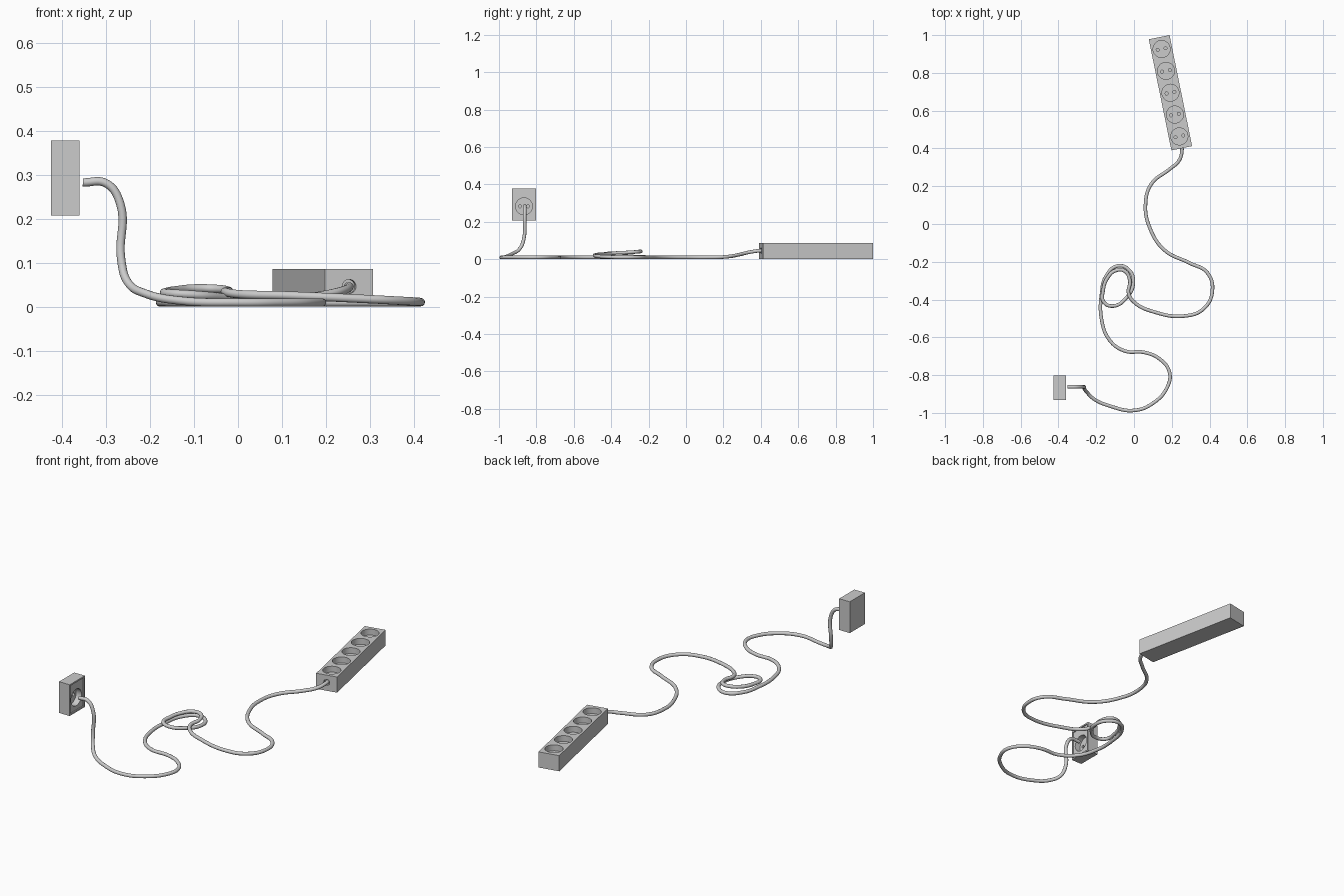
import bpy, math
from mathutils import Vector

if "Cube" in bpy.data.objects:
    bpy.data.objects.remove(bpy.data.objects["Cube"])


def box(name, size, loc=(0, 0, 0)):
    bpy.ops.mesh.primitive_cube_add(size=1, location=loc)
    o = bpy.context.object
    o.name = name
    o.scale = size
    bpy.ops.object.transform_apply(location=False, rotation=False, scale=True)
    return o


def cut(target, cutter):
    cutter.hide_render = True
    m = target.modifiers.new("cut", 'BOOLEAN')
    m.operation, m.solver, m.object = 'DIFFERENCE', 'EXACT', cutter
    bpy.context.view_layer.objects.active = target
    bpy.ops.object.modifier_apply(modifier=m.name)
    bpy.data.objects.remove(cutter)


def bore(target, loc, radius, depth, sides, rot=(0, 0, 0)):
    # round hole centred on loc, so depth is measured on each side
    bpy.ops.mesh.primitive_cylinder_add(vertices=sides, radius=radius, depth=2 * depth,
                                        location=loc, rotation=rot)
    cut(target, bpy.context.object)


def socket(target, x, y, top, pin_axis, depth=0.032):
    # round well with two pin holes in its floor
    bore(target, (x, y, top), 0.045, depth, 40)
    for s in (-1, 1):
        p = Vector((x, y, top - depth)) + Vector(pin_axis) * 0.021 * s
        bore(target, p, 0.008, 0.018, 16)


def smooth(o):
    bpy.ops.object.select_all(action='DESELECT')
    o.select_set(True)
    bpy.context.view_layer.objects.active = o
    bpy.ops.object.shade_smooth_by_angle(angle=math.radians(35))


# Power strip with five sockets and a cable entry
strip = box("power_strip", (0.112, 0.60, 0.085))
for i in range(-2, 3):
    socket(strip, 0, i * 0.118, 0.0425, (1, 0, 0))
bore(strip, (0, -0.30, 0.003), 0.016, 0.015, 24, (math.pi / 2, 0, 0))
strip.location = (0.193, 0.695, 0.0435)
strip.rotation_euler.z = math.radians(11.5)
smooth(strip)

# Wall outlet: built facing up, then turned to face +x
outlet = box("wall_outlet", (0.17, 0.13, 0.064))
cut(outlet, box("panel_cutter", (0.154, 0.114, 0.012), (0, 0, 0.032)))
socket(outlet, 0.01, 0, 0.026, (0, 1, 0))
outlet.rotation_euler.y = math.pi / 2
outlet.location = (-0.393, -0.866, 0.293)
smooth(outlet)

# Cable: drops from the outlet, winds over the floor with one double loop
path = [
    (-.353, -.862, .283), (-.30, -.862, .281), (-.268, -.863, .235), (-.266, -.867, .11),
    (-.25, -.89, .055), (-.21, -.928, .03), (-.13, -.963, .014), (0, -.987, .010),
    (.103, -.947, .010), (.177, -.862, .010), (.188, -.785, .010), (.135, -.714, .010),
    (.055, -.680, .010), (-.05, -.672, .010), (-.13, -.614, .010), (-.172, -.503, .010),
    (-.172, -.37, .011), (-.15, -.28, .012), (-.087, -.222, .013), (-.024, -.246, .014),
    (-.004, -.317, .016), (-.04, -.39, .022), (-.108, -.434, .028), (-.160, -.413, .031),
    (-.163, -.35, .034), (-.14, -.285, .038), (-.098, -.247, .042), (-.05, -.249, .041),
    (-.022, -.30, .037), (-.029, -.365, .034), (0, -.413, .029), (.108, -.466, .026),
    (.267, -.487, .019), (.367, -.45, .014), (.415, -.354, .011), (.388, -.258, .010),
    (.293, -.206, .010), (.161, -.138, .010), (.082, -.016, .010), (.061, .106, .010),
    (.092, .212, .013), (.188, .290, .026), (.238, .335, .037), (.254, .395, .046),
    (.251, .412, .0465),
]
curve = bpy.data.curves.new("cable", 'CURVE')
curve.dimensions = '3D'
curve.bevel_depth = 0.0095
curve.bevel_resolution = 4
curve.resolution_u = 8
curve.use_fill_caps = True
sp = curve.splines.new('BEZIER')
sp.bezier_points.add(len(path) - 1)
for bp, co in zip(sp.bezier_points, path):
    bp.co = co
    bp.handle_left_type = bp.handle_right_type = 'AUTO'
cable = bpy.data.objects.new("cable", curve)
bpy.context.collection.objects.link(cable)
bpy.ops.object.select_all(action='DESELECT')
cable.select_set(True)
bpy.context.view_layer.objects.active = cable
bpy.ops.object.convert(target='MESH')
smooth(bpy.context.object)
